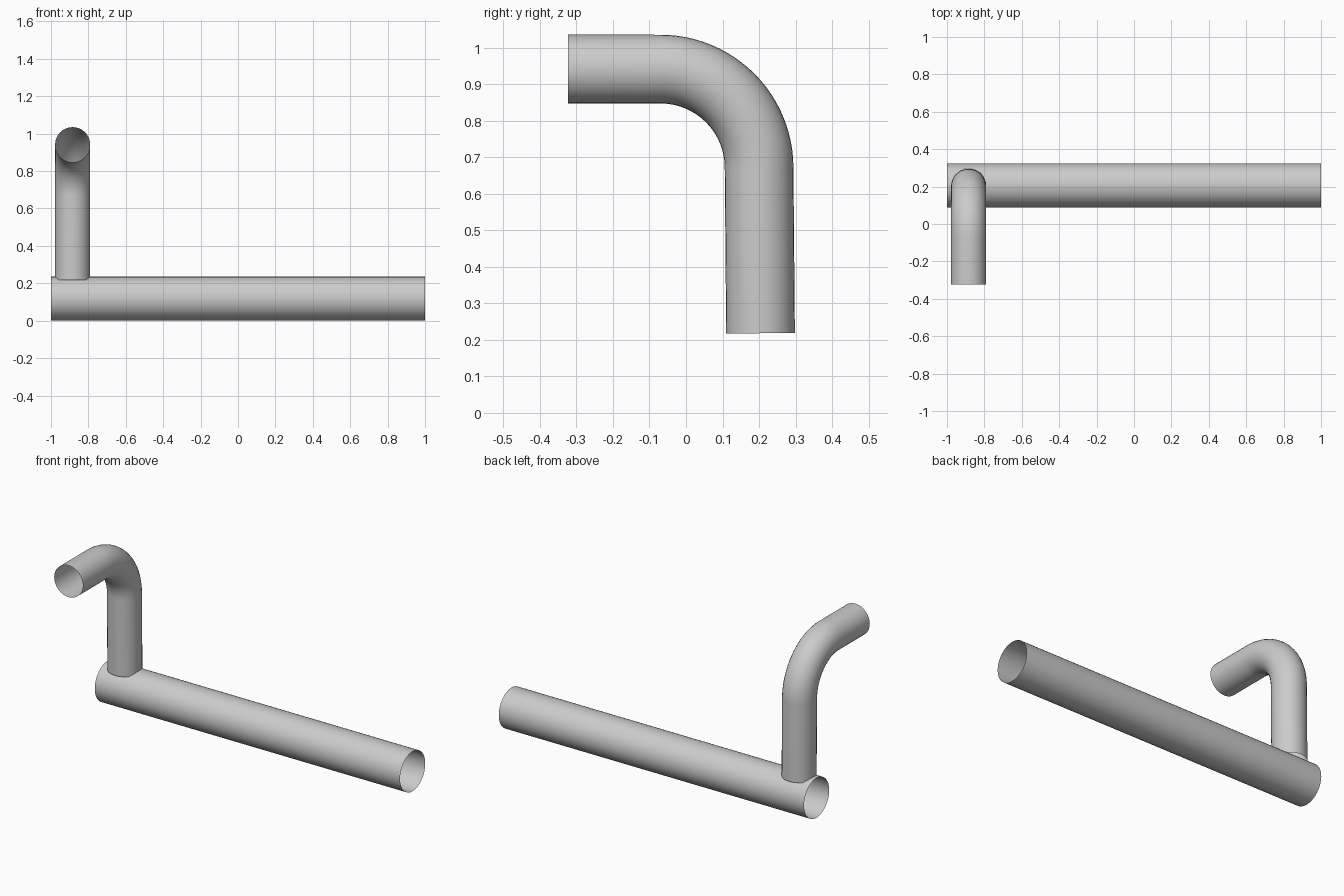
import bpy, math

if "Cube" in bpy.data.objects:
    bpy.data.objects.remove(bpy.data.objects["Cube"])


def tube(name, path, radius):
    """Open-ended smooth tube swept along a list of points."""
    curve = bpy.data.curves.new(name, 'CURVE')
    curve.dimensions = '3D'
    curve.bevel_depth = radius
    curve.bevel_resolution = 14
    curve.use_fill_caps = False
    spline = curve.splines.new('POLY')
    spline.points.add(len(path) - 1)
    for point, co in zip(spline.points, path):
        point.co = (*co, 1)
    obj = bpy.data.objects.new(name, curve)
    bpy.context.collection.objects.link(obj)
    bpy.ops.object.select_all(action='DESELECT')
    obj.select_set(True)
    bpy.context.view_layer.objects.active = obj
    bpy.ops.object.convert(target='MESH')
    bpy.ops.object.shade_smooth_by_angle(angle=math.radians(40))
    return obj


# Long horizontal main pipe
tube("main_pipe", [(-1, 0.206, 0.118), (1, 0.206, 0.118)], 0.118)

# Riser with a quarter-circle elbow, ending in a forward outlet
x, bend, cy, cz = -0.884, 0.27, -0.07, 0.671
path = [(x, 0.204, 0.218)]
for i in range(25):
    a = math.radians(90 * i / 24)
    path.append((x, cy + bend * math.cos(a), cz + bend * math.sin(a)))
path.append((x, -0.323, cz + bend))
tube("elbow_pipe", path, 0.094)
